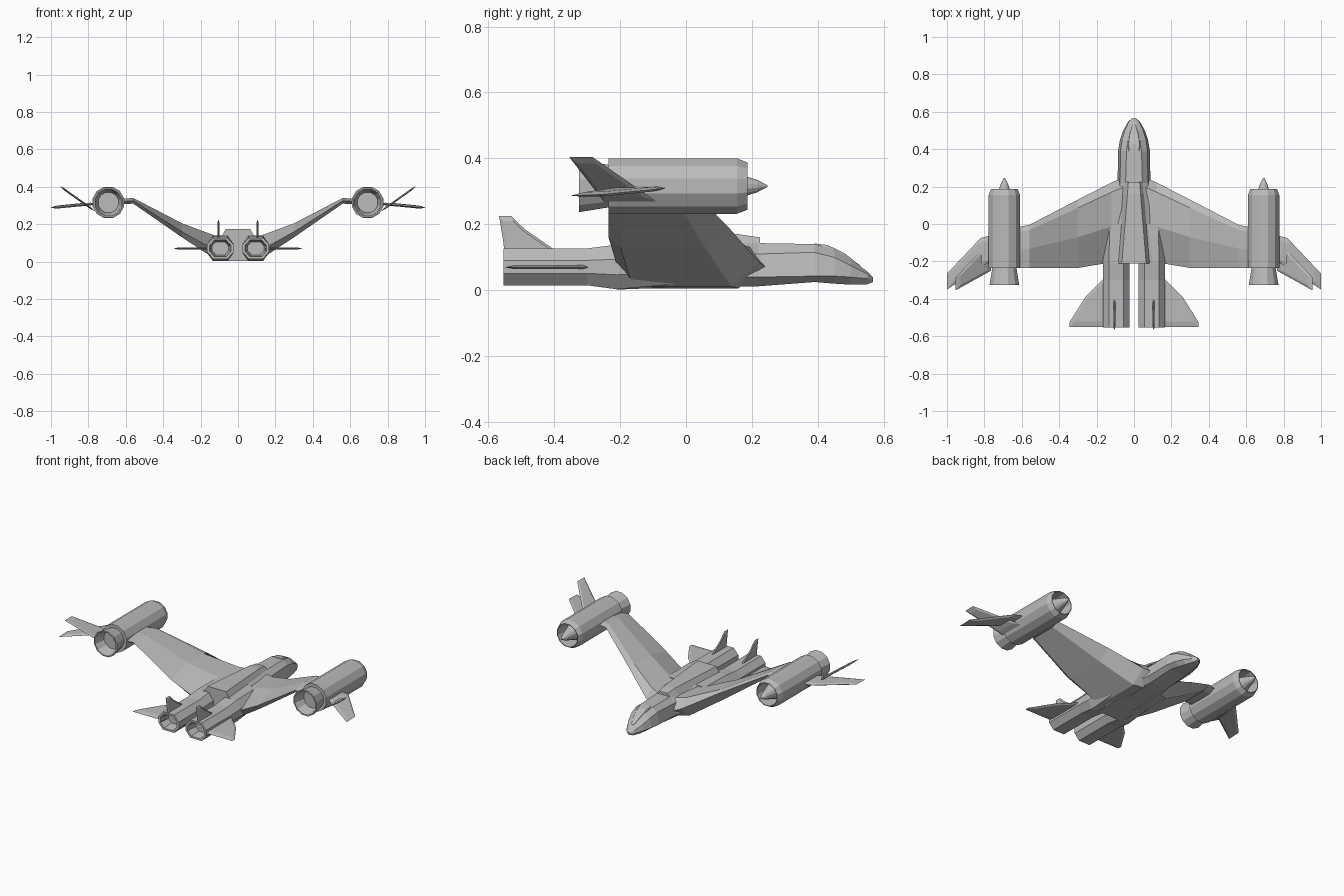
import bpy, bmesh, math
from mathutils import Vector

cube = bpy.data.objects.get("Cube")
if cube:
    bpy.data.objects.remove(cube, do_unlink=True)

grey = bpy.data.materials.new("hull grey")
grey.use_nodes = True
grey.diffuse_color = (0.5, 0.5, 0.5, 1)
grey.node_tree.nodes["Principled BSDF"].inputs["Base Color"].default_value = (0.5, 0.5, 0.5, 1)


def loft(name, rings, mirror=False, capped=True):
    """Skin a row of equal-length closed rings, optionally mirrored to the other side."""
    bm = bmesh.new()
    loops = [[bm.verts.new(point) for point in ring] for ring in rings]
    count = len(loops[0])
    for first, second in zip(loops, loops[1:]):
        for i in range(count):
            j = (i + 1) % count
            bm.faces.new((first[i], first[j], second[j], second[i]))
    if capped:
        bm.faces.new(loops[0])
        bm.faces.new(loops[-1])
    bmesh.ops.recalc_face_normals(bm, faces=bm.faces)
    mesh = bpy.data.meshes.new(name)
    bm.to_mesh(mesh)
    bm.free()
    mesh.materials.append(grey)
    obj = bpy.data.objects.new(name, mesh)
    bpy.context.collection.objects.link(obj)
    if mirror:
        obj.modifiers.new("Mirror", "MIRROR").use_mirror_merge = False
    return obj


def hull_ring(y, half, top, bottom, top_half, shoulder, crease, belly):
    """Symmetric faceted cross-section at station y."""
    side = [(top_half, top), (half * 0.85, shoulder), (half, crease), (belly, bottom)]
    return [(x, y, z) for x, z in side] + [(-x, y, z) for x, z in reversed(side)]


def fin(name, outline, thickness):
    """Flat plate with a sharpened rim: full thickness only towards the middle."""
    points = [Vector(p) for p in outline]
    normal = (points[1] - points[0]).cross(points[-1] - points[0]).normalized()
    centre = sum(points, Vector()) / len(points)
    inner = [p.lerp(centre, 0.25) for p in points]
    offset = normal * thickness / 2
    return loft(name, [[p + offset for p in inner], points, [p - offset for p in inner]], True)


def turned(name, profile, centre_x, centre_z, sides=12, capped=False):
    """Faceted body of revolution along y from (y, radius) pairs."""
    angles = [math.tau * (i + 0.5) / sides for i in range(sides)]
    rings = [[(centre_x + r * math.cos(a), y, centre_z + r * math.sin(a)) for a in angles]
             for y, r in profile]
    return loft(name, rings, True, capped)


# Fuselage with drooped nose
loft("fuselage", [
    hull_ring(0.567, 0.006, 0.04, 0.025, 0.003, 0.037, 0.031, 0.004),
    hull_ring(0.55, 0.03, 0.057, 0.018, 0.01, 0.05, 0.035, 0.018),
    hull_ring(0.5, 0.058, 0.095, 0.017, 0.022, 0.075, 0.04, 0.035),
    hull_ring(0.45, 0.075, 0.125, 0.02, 0.032, 0.1, 0.043, 0.045),
    hull_ring(0.39, 0.085, 0.14, 0.025, 0.04, 0.115, 0.043, 0.055),
    hull_ring(0.22, 0.088, 0.143, 0.012, 0.045, 0.11, 0.04, 0.06),
    hull_ring(0, 0.13, 0.143, 0.01, 0.06, 0.125, 0.045, 0.085),
    hull_ring(-0.21, 0.15, 0.143, 0.002, 0.08, 0.13, 0.05, 0.09),
])

# Cockpit canopy
loft("canopy", [
    [(-h, y, low), (-h * 0.55, y, high), (h * 0.55, y, high), (h, y, low)]
    for y, h, low, high in [(0.53, 0.015, 0.06, 0.074), (0.48, 0.04, 0.085, 0.113),
                            (0.43, 0.052, 0.105, 0.137), (0.39, 0.05, 0.11, 0.142)]
])

# Raised spine, widening to the rear
loft("dorsal_spine", [
    [(-w - 0.025, y, 0.13), (-w, y, z), (w, y, z), (w + 0.025, y, 0.13)]
    for y, w, z in [(0.225, 0.03, 0.16), (0.16, 0.035, 0.17), (-0.21, 0.065, 0.175)]
])


def wing_ring(x, front, back, nose_z, crest, tail_z, under):
    """Six-sided aerofoil at span station x."""
    chord = front - back
    return [(x, front, nose_z), (x, front - chord * 0.12, crest), (x, front - chord * 0.55, crest),
            (x, back, tail_z), (x, back + chord * 0.1, under), (x, front - chord * 0.2, under)]


# Gull wing rising to the nacelle
loft("wing", [
    wing_ring(0.06, 0.25, -0.205, 0.065, 0.13, 0.05, 0.006),
    wing_ring(0.12, 0.222, -0.205, 0.085, 0.138, 0.06, 0.012),
    wing_ring(0.3, 0.13, -0.235, 0.19, 0.205, 0.16, 0.13),
    wing_ring(0.56, -0.005, -0.235, 0.328, 0.34, 0.325, 0.31),
    wing_ring(0.64, -0.02, -0.235, 0.325, 0.335, 0.32, 0.305),
], True)

# Wingtip engines: shell with intake lip, spinner and flared exhaust
pod_x, pod_z = 0.693, 0.316
turned("nacelle", [(0.09, 0.066), (0.187, 0.07), (0.187, 0.074), (0.155, 0.087),
                   (-0.235, 0.087), (-0.235, 0.06)], pod_x, pod_z)
turned("intake_back", [(0.095, 0.07), (0.09, 0.07)], pod_x, pod_z, capped=True)
turned("spinner", [(0.09, 0.06), (0.19, 0.028), (0.215, 0.02), (0.247, 0.003)],
       pod_x, pod_z, capped=True)
turned("exhaust", [(-0.23, 0.066), (-0.325, 0.082), (-0.325, 0.074), (-0.26, 0.056)],
       pod_x, pod_z, capped=True)

# Outboard fins of the engines
fin("lower_pod_fin", [(0.76, -0.06, 0.31), (0.82, -0.075, 0.308), (1, -0.265, 0.29),
                      (1, -0.35, 0.287), (0.76, -0.195, 0.31)], 0.014)
fin("upper_pod_fin", [(0.765, -0.09, 0.27), (0.955, -0.285, 0.405),
                      (0.955, -0.355, 0.405), (0.765, -0.25, 0.27)], 0.01)


def boom_ring(y, scale, top, bottom):
    """Chamfered box section for the tail boom."""
    x, wide, mid, tall = 0.095, 0.071 * scale, (top + bottom) / 2, (top - bottom) / 2 * scale
    corners = [(1, 0.35), (0.55, 1), (-0.55, 1), (-1, 0.35),
               (-1, -0.35), (-0.55, -1), (0.55, -1), (1, -0.35)]
    return [(x + wide * u, y, mid + tall * v) for u, v in corners]


# Twin tail booms ending in recessed nozzles
loft("tail_boom", [
    boom_ring(0, 0.9, 0.145, 0.015), boom_ring(-0.21, 1, 0.138, 0.003),
    boom_ring(-0.3, 1, 0.127, 0.015), boom_ring(-0.553, 1, 0.127, 0.015),
    boom_ring(-0.553, 0.8, 0.127, 0.015), boom_ring(-0.49, 0.62, 0.127, 0.015),
], True)

# Tail surfaces
fin("tailplane", [(0.14, -0.27, 0.07), (0.17, -0.3, 0.07), (0.26, -0.39, 0.07),
                  (0.345, -0.525, 0.07), (0.345, -0.55, 0.07), (0.14, -0.55, 0.07)], 0.012)
fin("tail_fin", [(0.105, -0.38, 0.11), (0.105, -0.49, 0.186), (0.105, -0.53, 0.225),
                 (0.105, -0.567, 0.225), (0.105, -0.555, 0.15), (0.105, -0.55, 0.11)], 0.01)
